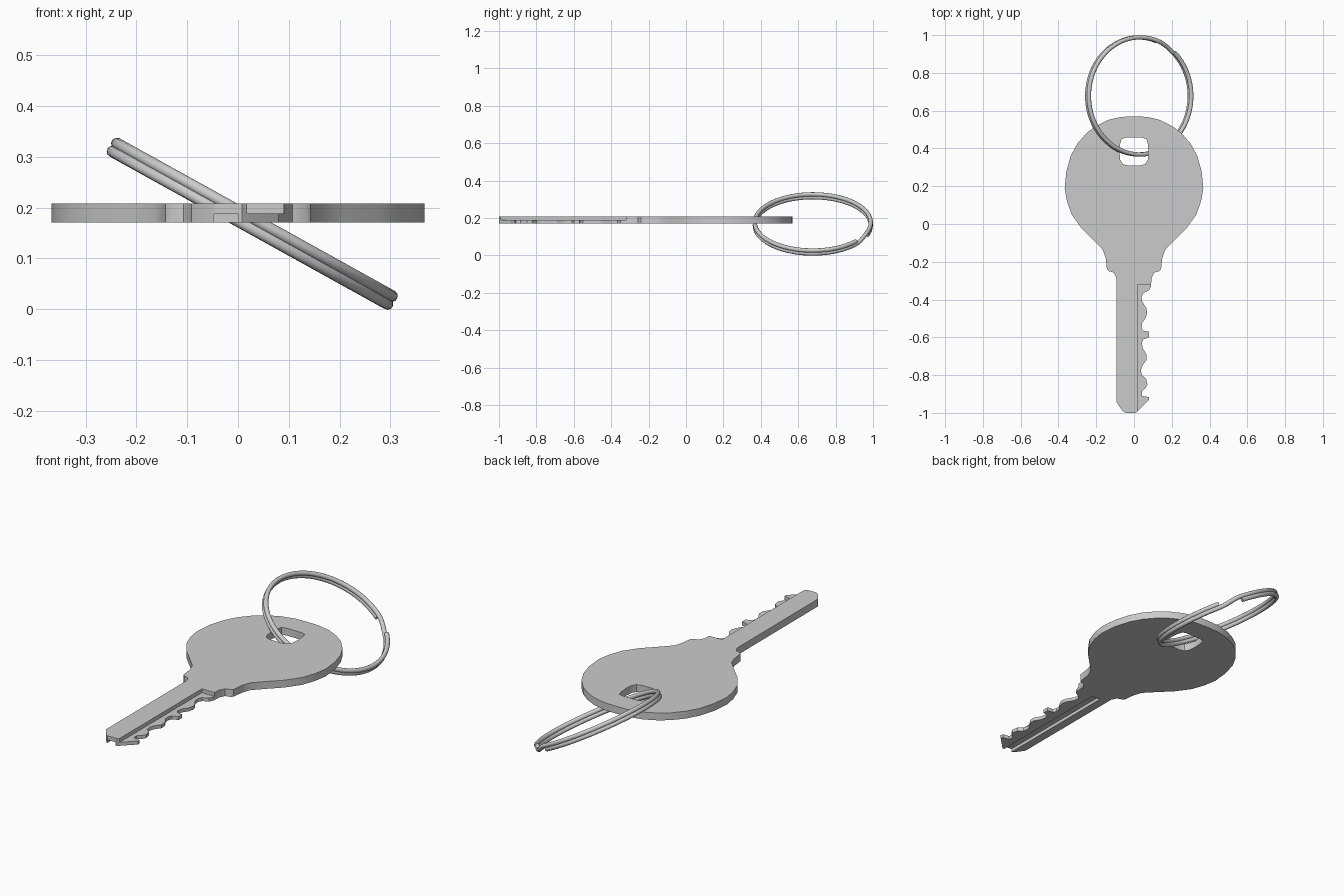
import bpy, bmesh, math
from mathutils import Vector, Matrix

if "Cube" in bpy.data.objects:
    bpy.data.objects.remove(bpy.data.objects["Cube"])

metal = bpy.data.materials.new("grey_metal")
metal.diffuse_color = (0.6, 0.6, 0.6, 1)
metal.use_nodes = True
metal.node_tree.nodes["Principled BSDF"].inputs["Base Color"].default_value = metal.diffuse_color


def prism(name, outline, z0, z1):
    """Extrude a closed xy outline from z0 to z1."""
    bm = bmesh.new()
    face = bm.faces.new([bm.verts.new((x, y, z0)) for x, y in outline])
    side = bmesh.ops.extrude_face_region(bm, geom=[face])
    verts = [g for g in side["geom"] if isinstance(g, bmesh.types.BMVert)]
    bmesh.ops.translate(bm, verts=verts, vec=(0, 0, z1 - z0))
    bmesh.ops.recalc_face_normals(bm, faces=bm.faces)
    me = bpy.data.meshes.new(name)
    bm.to_mesh(me)
    bm.free()
    ob = bpy.data.objects.new(name, me)
    bpy.context.collection.objects.link(ob)
    me.materials.append(metal)
    return ob


def rect(x0, x1, y0, y1):
    return [(x0, y0), (x1, y0), (x1, y1), (x0, y1)]


def select(ob):
    bpy.ops.object.select_all(action='DESELECT')
    ob.select_set(True)
    bpy.context.view_layer.objects.active = ob


def cut(ob, cutter):
    cutter.hide_render = True
    mod = ob.modifiers.new("cut", 'BOOLEAN')
    mod.operation, mod.solver, mod.object = 'DIFFERENCE', 'EXACT', cutter
    select(ob)
    bpy.ops.object.modifier_apply(modifier=mod.name)
    bpy.data.objects.remove(cutter)


# Key outline: half of the round bow and shoulder, mirrored, plus blade and teeth
bow = [(0.07, .567), (0.14, .55), (0.2, .52), (0.25, .483), (0.3, .425), (0.335, .36),
       (0.358, .28), (0.367, .19), (0.355, .12), (0.33, .05), (0.28, -.02), (0.21, -.09),
       (0.165, -.137), (0.15, -.18), (0.143, -.24), (0.133, -.25), (0.107, -.257), (0.093, -.285)]
teeth = [(.09, -.33), (.08, -.35), (.05, -.365), (.04, -.385), (.043, -.41), (.065, -.445),
         (.07, -.47), (.063, -.495), (.043, -.525), (.04, -.55), (.05, -.566), (.08, -.57),
         (.08, -.6), (.05, -.61), (.042, -.63), (.045, -.655), (.066, -.69), (.066, -.72),
         (.045, -.75), (.036, -.775), (.042, -.8), (.065, -.82), (.071, -.85), (.06, -.87),
         (.042, -.885), (.042, -.91), (.078, -.916), (.08, -.93), (.02, -.99), (.008, -1)]
tip = [(-.045, -1), (-.06, -.99), (-.092, -.945)]
outline = [(0, .57)] + bow + teeth + tip + [(-x, y) for x, y in reversed(bow)]
key = prism("key", outline, 0.17, 0.208)

# Ring hole, upper step along the teeth, groove underneath
half = [(.045, .457), (.066, .45), (.073, .425), (.077, .38), (.073, .34), (.06, .318), (.035, .31)]
cut(key, prism("hole_cutter", half + [(-x, y) for x, y in reversed(half)], 0.1, 0.3))
cut(key, prism("step_cutter", rect(.018, .2, -1.1, -.32), 0.188, 0.3))
cut(key, prism("groove_cutter", rect(-.047, 0, -1.1, -.32), 0.1, 0.187))
select(key)
bpy.ops.object.shade_smooth_by_angle(angle=math.radians(30))

# Split ring: two flat coils joined by a short crossover
R, GAP, START, CROSS = 0.31, 0.009, 70, 48
place = Matrix.Translation((0.028, 0.678, 0.168)) @ Matrix.Rotation(math.radians(29), 4, 'Y')
path = []
for i in range(175):
    a = START + (CROSS + 720 - START) * i / 174
    t = min(max((a - CROSS - 360) / (START - CROSS), 0), 1)
    t = t * t * (3 - 2 * t)
    r = math.radians(a)
    path.append(place @ Vector((R * math.cos(r), R * math.sin(r), GAP * (2 * t - 1))))
curve = bpy.data.curves.new("split_ring", 'CURVE')
curve.dimensions = '3D'
curve.bevel_depth, curve.bevel_resolution, curve.use_fill_caps = 0.0115, 3, True
spline = curve.splines.new('POLY')
spline.points.add(len(path) - 1)
for p, co in zip(spline.points, path):
    p.co = (*co, 1)
ring = bpy.data.objects.new("split_ring", curve)
bpy.context.collection.objects.link(ring)
curve.materials.append(metal)
select(ring)
bpy.ops.object.convert(target='MESH')
bpy.ops.object.shade_smooth_by_angle(angle=math.radians(40))
